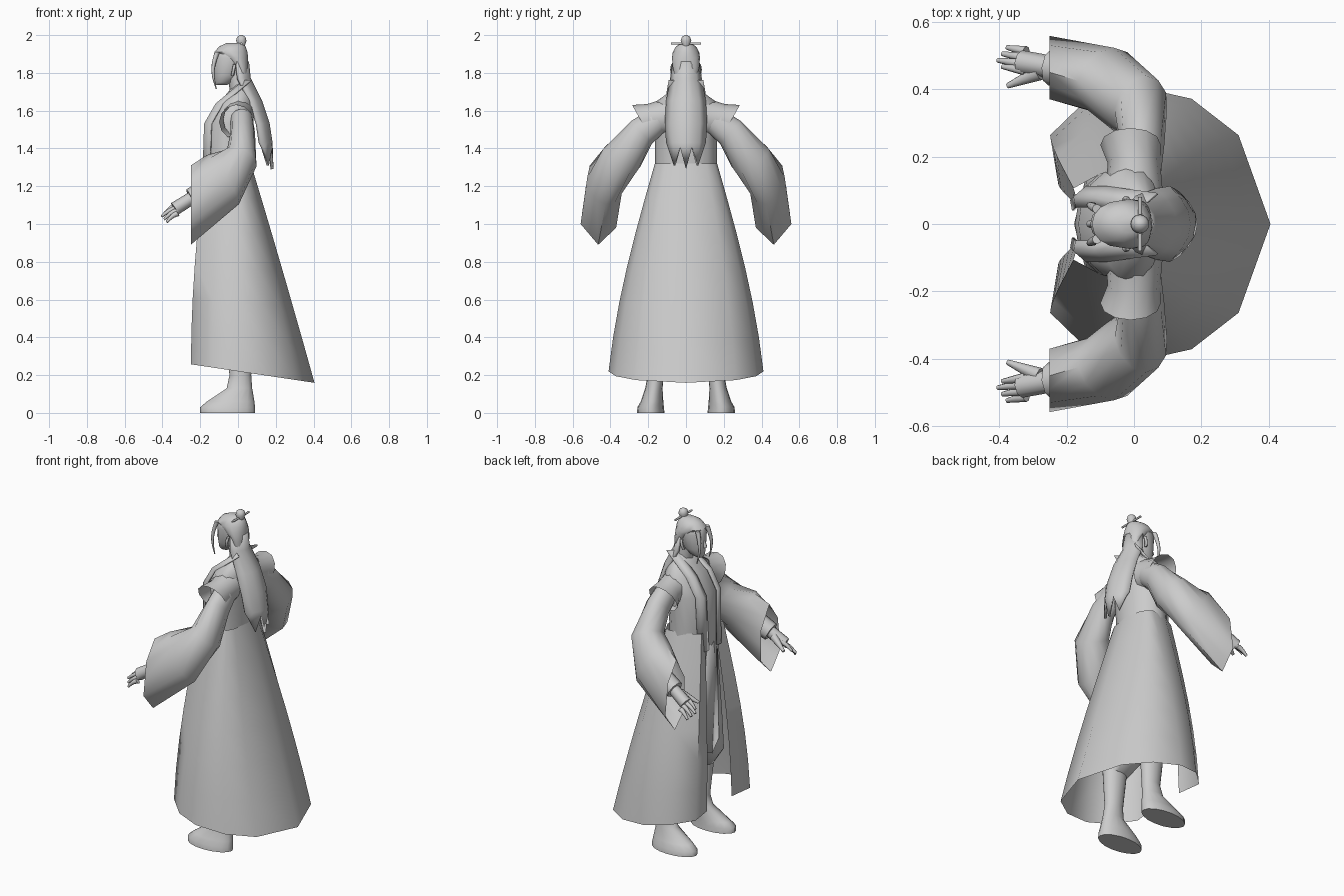
import bpy, bmesh, math
from mathutils import Vector

cube = bpy.data.objects.get("Cube")
if cube:
    bpy.data.objects.remove(cube)

GREY = (.6, .6, .6, 1)
clay = bpy.data.materials.new("clay grey")
clay.use_nodes = True
clay.diffuse_color = GREY
clay.node_tree.nodes["Principled BSDF"].inputs["Base Color"].default_value = GREY


def loft(name, rings, closed=True, caps=True, mirror=False, thickness=0):
    """Skin rows of points into one surface, optionally mirrored across y."""
    bm = bmesh.new()
    rows = [[bm.verts.new(point) for point in row] for row in rings]
    count = len(rows[0])
    for lower, upper in zip(rows, rows[1:]):
        for i in range(count if closed else count - 1):
            j = (i + 1) % count
            bm.faces.new((lower[i], lower[j], upper[j], upper[i]))
    if closed and caps:
        bm.faces.new(rows[0])
        bm.faces.new(rows[-1])
    bmesh.ops.recalc_face_normals(bm, faces=bm.faces)
    mesh = bpy.data.meshes.new(name)
    bm.to_mesh(mesh)
    bm.free()
    mesh.materials.append(clay)
    part = bpy.data.objects.new(name, mesh)
    bpy.context.collection.objects.link(part)
    bpy.ops.object.select_all(action='DESELECT')
    bpy.context.view_layer.objects.active = part
    part.select_set(True)
    bpy.ops.object.shade_smooth_by_angle(angle=math.radians(60))
    if thickness:
        solid = part.modifiers.new("thickness", 'SOLIDIFY')
        solid.thickness, solid.offset = thickness, 0
    if mirror:
        flip = part.modifiers.new("mirror", 'MIRROR')
        flip.use_axis = (False, True, False)
        flip.use_mirror_merge = False


def ring(center, up, side, sides=12):
    """Oval spanned by two half axes."""
    center, up, side = Vector(center), Vector(up), Vector(side)
    turns = [math.tau * i / sides for i in range(sides)]
    return [center + up * math.cos(t) + side * math.sin(t) for t in turns]


def oval(z, front, back, half, y=0):
    """Level oval between a front and a back position."""
    return ring(((front + back) / 2, y, z), ((back - front) / 2, 0, 0), (0, half, 0), sides=16)


def tube(name, start, end, radius, tip, bulge=(0, 0, 0), steps=4, mirror=True):
    """Tapering round limb that arcs sideways by the bulge."""
    start, end, bulge = Vector(start), Vector(end), Vector(bulge)
    along = (end - start).normalized()
    side = along.orthogonal().normalized()
    rings = []
    for i in range(steps + 1):
        t = i / steps
        size = radius + (tip - radius) * t
        middle = start.lerp(end, t) + bulge * math.sin(math.pi * t)
        rings.append(ring(middle, side * size, along.cross(side) * size, sides=8))
    loft(name, rings, mirror=mirror)


# Robe: closed upper body
loft("robe_body", [
    oval(z=1.75, front=-.01, back=.06, half=.055),
    oval(z=1.69, front=-.06, back=.08, half=.1),
    oval(z=1.64, front=-.1, back=.085, half=.17),
    oval(z=1.53, front=-.165, back=.08, half=.165),
    oval(z=1.32, front=-.175, back=.066, half=.163),
    oval(z=1.05, front=-.17, back=.07, half=.16)])

# Robe skirt: flares from an oval waist to a slanted hem, open at the front
skirt = []
for step in range(7):
    fall = step / 6
    ease = math.sin(fall * math.pi / 2)
    back, front, half = .068 + .337 * fall, .18 + .07 * ease, .165 + .245 * (ease + fall) / 2
    side = []
    for degrees in (0, 40, 65, 90, 115, 140, 163):
        turn = math.radians(degrees)
        c = math.cos(turn)
        x = back * c if c > 0 else -front * min(1, -1.3 * c, 2 + 1.15 * c)
        hem = .22 - .15 * x
        side.append(Vector((x, half * math.sin(turn), 1.32 + (hem - 1.32) * fall)))
    skirt.append([Vector((p.x, -p.y, p.z)) for p in side[:0:-1]] + side)
loft("robe_skirt", skirt, closed=False)

# Lapels running from the neck to the waist
edge = [(.04, .06, 1.76), (-.11, .08, 1.635), (-.17, .08, 1.53), (-.18, .07, 1.2)]
loft("lapels", [[(x, y - .03, z), (x - .006, y, z), (x + .03, y + .03, z)] for x, y, z in edge],
     closed=False, mirror=True, thickness=.008)

# Flared shoulder caps
loft("shoulder_caps", [
    ring(center=(0, .1, 1.57), up=(.085, 0, 0), side=(0, .01, .095)),
    ring(center=(0, .18, 1.55), up=(.078, 0, 0), side=(0, .025, .085)),
    ring(center=(-.01, .235, 1.54), up=(.09, 0, 0), side=(0, .05, .09))],
    caps=False, mirror=True)

# Wide sleeves, open and pointed at the cuff
corners = [Vector((-.25, y, z)) for y, z in
           ((.45, 1.31), (.53, 1.2), (.558, 1), (.465, .89), (.37, .98), (.37, 1.18))]
cuff = []
for i, corner in enumerate(corners):
    cuff += [corner, corner.lerp(corners[(i + 1) % len(corners)], .5)]
loft("sleeves", [
    ring(center=(.02, .15, 1.55), up=(-.06, 0, 0), side=(0, .04, .06)),
    ring(center=(.025, .235, 1.485), up=(-.065, 0, 0), side=(0, .055, .06)),
    ring(center=(.02, .34, 1.35), up=(-.078, 0, .045), side=(.015, .1, .045)),
    ring(center=(-.08, .425, 1.235), up=(-.085, 0, .13), side=(.02, .098, .01)),
    cuff], caps=False, mirror=True)

# Forearms, inner cuffs and hands
tube("forearms", start=(.02, .38, 1.34), end=(-.24, .465, 1.14), radius=.05, tip=.04)
tube("inner_cuffs", start=(-.17, .455, 1.175), end=(-.25, .465, 1.135), radius=.06, tip=.054)
tube("palms", start=(-.24, .465, 1.14), end=(-.335, .48, 1.08), radius=.034, tip=.036)
tube("thumbs", start=(-.28, .45, 1.12), end=(-.375, .41, 1.07), radius=.024, tip=.008)
for k, label in enumerate(("index", "middle", "ring", "little")):
    knuckle = Vector((-.32, .455 + .019 * k, 1.1 - .015 * k))
    reach = Vector((abs(k - 1) * .014 - .085, .012, -.045))
    tube(label + "_fingers", knuckle, knuckle + reach, radius=.016, tip=.007, bulge=(0, 0, .008))

# Baggy trousers gathered over boots, with a tunic flap in front
loft("trousers", [
    oval(z=1.15, front=-.15, back=.06, half=.09, y=.07),
    oval(z=.7, front=-.15, back=.1, half=.11, y=.11),
    oval(z=.5, front=-.14, back=.1, half=.105, y=.14),
    oval(z=.4, front=-.07, back=.07, half=.06, y=.16)], mirror=True)
loft("tunic_flap", [[(-.15, -w, z), (-.175, 0, z - w / 2), (-.15, w, z)]
                    for w, z in ((.08, 1.25), (.1, .6))], closed=False, thickness=.006)
loft("boots", [
    oval(z=.43, front=-.07, back=.08, half=.06, y=.16),
    oval(z=.2, front=-.045, back=.07, half=.043, y=.16),
    oval(z=.13, front=-.06, back=.075, half=.046, y=.17),
    oval(z=.06, front=-.165, back=.087, half=.06, y=.18),
    oval(z=.03, front=-.2, back=.09, half=.07, y=.187),
    oval(z=0, front=-.2, back=.09, half=.073, y=.187)], mirror=True)

# Head and face
tube("neck", start=(.03, 0, 1.62), end=(-.01, 0, 1.82), radius=.06, tip=.05, mirror=False)
loft("head", [
    oval(z=1.735, front=-.115, back=-.06, half=.02),
    oval(z=1.75, front=-.122, back=-.03, half=.036),
    oval(z=1.79, front=-.125, back=.01, half=.056),
    oval(z=1.88, front=-.13, back=.046, half=.067),
    oval(z=1.92, front=-.115, back=.04, half=.06),
    oval(z=1.95, front=-.06, back=0, half=.02)])
tube("nose", start=(-.12, 0, 1.85), end=(-.13, 0, 1.797), radius=.006, tip=.012, mirror=False)
tube("ears", start=(-.03, .066, 1.785), end=(-.018, .07, 1.845), radius=.008, tip=.008, bulge=(0, .008, 0))

# Hair: cap, bun, pin and face locks
loft("hair_cap", [
    oval(z=1.77, front=0, back=.052, half=.055),
    oval(z=1.83, front=-.015, back=.054, half=.07),
    oval(z=1.88, front=-.08, back=.054, half=.074),
    oval(z=1.91, front=-.125, back=.05, half=.07),
    oval(z=1.94, front=-.1, back=.04, half=.053),
    oval(z=1.958, front=-.06, back=.02, half=.025)])
loft("bun", [
    oval(z=1.94, front=0, back=.035, half=.016),
    oval(z=1.97, front=-.01, back=.045, half=.028),
    oval(z=1.99, front=-.005, back=.04, half=.022),
    oval(z=2, front=.01, back=.025, half=.006)])
tube("hair_pin", start=(.018, -.08, 1.955), end=(.018, .08, 1.955), radius=.006, tip=.006, mirror=False)
tube("face_locks", start=(-.11, .045, 1.91), end=(-.115, .06, 1.715), radius=.014, tip=.003,
     bulge=(-.02, .005, 0), steps=6)

# Long back hair: a bowed sheet ending in three points
columns = range(-3, 4)
points = [1.4, 1.31, 1.41, 1.29, 1.41, 1.31, 1.4]
sheet = []
for z, half, x in ((1.86, .065, .05), (1.77, .078, .06), (1.65, .1, .12), (1.53, .107, .16), (1.43, .1, .175)):
    sheet.append([(x - .06 * (k / 3) ** 2, half * k / 3, z) for k in columns])
sheet.append([(.18 - .05 * (k / 3) ** 2, .09 * k / 3, z) for k, z in zip(columns, points)])
loft("back_hair", sheet, closed=False, thickness=.016)
